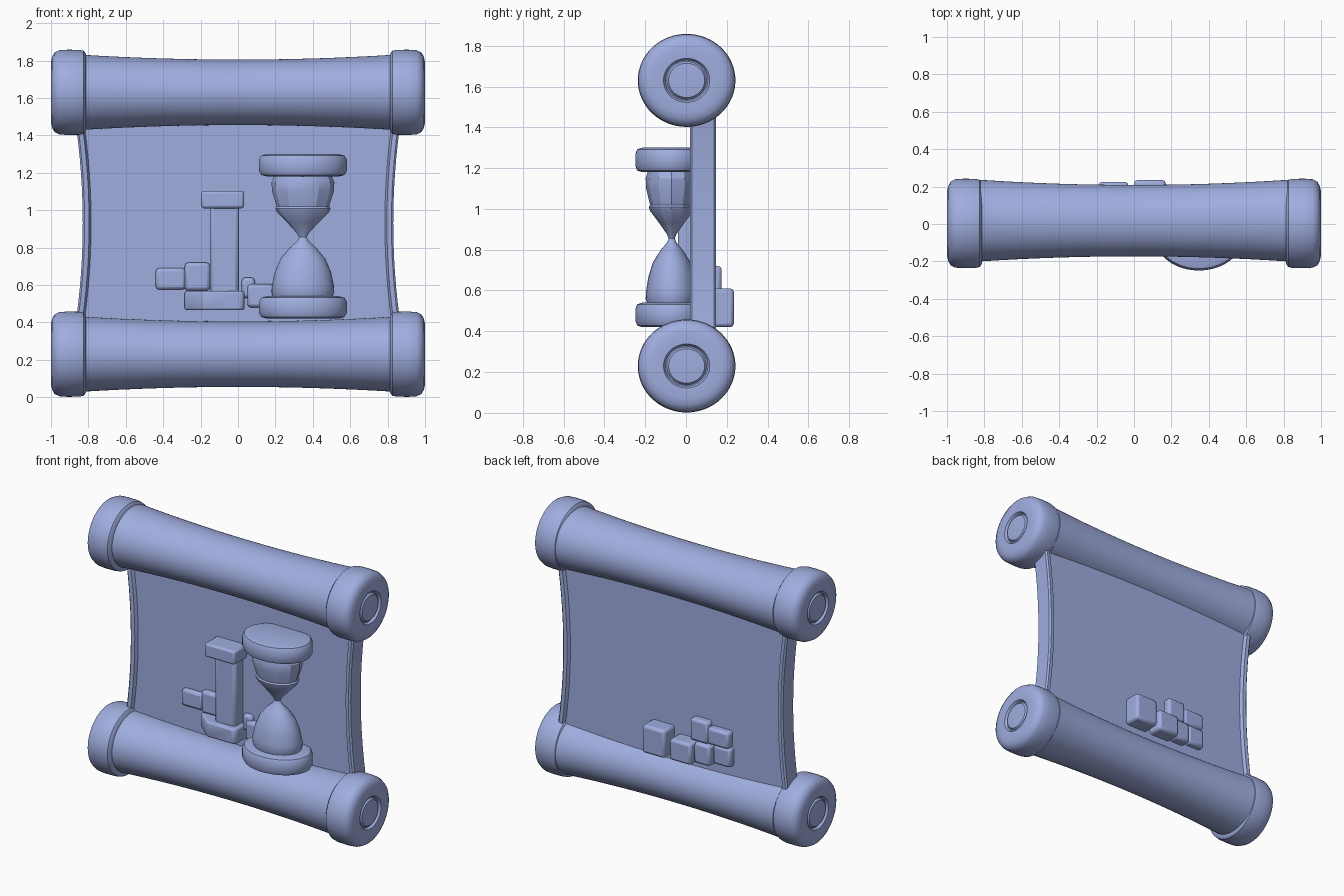
import bpy, bmesh, math
from mathutils import Vector

cube = bpy.data.objects.get("Cube")
if cube:
    bpy.data.objects.remove(cube, do_unlink=True)

mat = bpy.data.materials.new("periwinkle_blue")
mat.use_nodes = True
COLOUR = (0.35, 0.42, 0.74, 1)
mat.diffuse_color = COLOUR
mat.node_tree.nodes["Principled BSDF"].inputs["Base Color"].default_value = COLOUR


def loft(name, rings, angle=40, bevel=0):
    """Skin a list of equal closed rings and cap both ends."""
    bm = bmesh.new()
    rows = [[bm.verts.new(p) for p in ring] for ring in rings]
    n = len(rows[0])
    for a, b in zip(rows, rows[1:]):
        for i in range(n):
            j = (i + 1) % n
            bm.faces.new((a[i], a[j], b[j], b[i]))
    bm.faces.new(rows[0])
    bm.faces.new(rows[-1])
    bmesh.ops.recalc_face_normals(bm, faces=bm.faces)
    mesh = bpy.data.meshes.new(name)
    bm.to_mesh(mesh)
    bm.free()
    mesh.materials.append(mat)
    obj = bpy.data.objects.new(name, mesh)
    bpy.context.collection.objects.link(obj)
    if bevel:
        mod = obj.modifiers.new("rounding", 'BEVEL')
        mod.width, mod.segments = bevel, 2
    bpy.ops.object.select_all(action='DESELECT')
    obj.select_set(True)
    bpy.context.view_layer.objects.active = obj
    bpy.ops.object.shade_smooth_by_angle(angle=math.radians(angle))
    return obj


def lathe(name, profile, centre, axis, depth, sides=64, angle=40):
    """Turn (radius, height) pairs about x or z; depth squashes along y."""
    c = Vector(centre)
    rings = []
    for r, h in profile:
        ring = []
        for i in range(sides):
            t = math.tau * i / sides
            u, v = r * math.cos(t), r * math.sin(t) * depth
            ring.append(c + Vector((h, v, u) if axis == 'x' else (u, v, h)))
        rings.append(ring)
    return loft(name, rings, angle)


def prism(name, outline, z0, z1, bevel):
    return loft(name, [[(x, y, z) for x, y in outline] for z in (z0, z1)], 50, bevel)


def box(name, x0, x1, y0, y1, z0, z1, bevel=0.015):
    return prism(name, [(x0, y0), (x1, y0), (x1, y1), (x0, y1)], z0, z1, bevel)


# Rolled ends: waisted rollers and rounded end caps with a ringed button
cap_profile = [(0.15, 0.81), (0.205, 0.812), (0.222, 0.825), (0.227, 0.85), (0.228, 0.91),
               (0.225, 0.955), (0.213, 0.98), (0.19, 0.994), (0.16, 1.0), (0.108, 0.998),
               (0.099, 0.982), (0.093, 0.982), (0.084, 0.995), (0.04, 0.998)]
for label, z in (("lower", 0.23), ("upper", 1.63)):
    roll = [(0.175 + 0.025 * (i / 8) ** 2, 0.82 * i / 8) for i in range(-8, 9)]
    lathe(label + "_roller", roll, (0, 0.018, z), 'x', 1.09)
    for side, s in (("left", 1), ("right", -1)):
        lathe(f"{label}_{side}_cap", [(r, s * h) for r, h in cap_profile],
              (0, 0.003, z), 'x', 1.05)

# Sheet between the rollers, with curved sides and a raised rim
rim = [(0.045, 0.045), (0.034, 0.024), (0.01, 0.02), (0, 0.03),
       (0, 0.138), (0.01, 0.148), (0.034, 0.146), (0.045, 0.125)]
rings = []
for i in range(17):
    t = i / 8 - 1
    w = 0.83 + 0.065 * t * t
    z = 0.93 + 0.7 * t
    rings.append([(w - d, y, z) for d, y in rim] +
                 [(d - w, y, z) for d, y in reversed(rim)])
loft("sheet", rings, 35)

# Hourglass, squashed front to back and set into the sheet
HOUR = (0.347, -0.07, 0)
plate = [(0.19, 0), (0.222, 0.008), (0.235, 0.03), (0.235, 0.09), (0.222, 0.112), (0.19, 0.12)]
for label, z in (("bottom", 0.42), ("top", 1.18)):
    lathe(f"hourglass_{label}_plate", [(r, z + h) for r, h in plate], HOUR, 'z', 0.76)
lower = [(0.15, 0.52), (0.168, 0.56), (0.165, 0.6), (0.15, 0.67), (0.12, 0.74),
         (0.07, 0.8), (0.03, 0.835), (0.018, 0.86)]
upper = [(0.018, 0.85), (0.03, 0.875), (0.085, 0.935), (0.14, 0.99), (0.148, 1.01),
         (0.14, 1.02), (0.165, 1.1), (0.168, 1.15), (0.15, 1.19)]
lathe("hourglass_lower_bulb", lower, HOUR, 'z', 0.76, 24)
lathe("hourglass_upper_bulb", upper, HOUR, 'z', 0.76, 12, 25)

# Pillar with its cap and stepped base
box("pillar_shaft", -0.15, 0.005, -0.04, 0.09, 0.55, 1.03, 0.02)
box("pillar_cap", -0.197, 0.032, -0.085, 0.09, 1.01, 1.103, 0.014)
prism("pillar_base", [(-0.285, 0.08), (-0.285, 0.01), (-0.18, -0.08), (0.02, -0.08),
                      (0.035, -0.06), (0.035, 0.08)], 0.465, 0.568, 0.012)

# Rubble blocks set through the sheet: x range, y range, z range
blocks = [(-0.44, -0.28, 0.015, 0.175, 0.575, 0.69),
          (-0.285, -0.15, 0.005, 0.175, 0.57, 0.72),
          (-0.45, -0.32, 0.08, 0.17, 0.45, 0.58),
          (-0.31, -0.19, 0.08, 0.19, 0.43, 0.57),
          (-0.19, -0.03, 0.08, 0.225, 0.42, 0.565),
          (0.0, 0.17, 0.08, 0.235, 0.42, 0.61),
          (0.02, 0.09, 0.015, 0.09, 0.53, 0.64),
          (0.05, 0.19, 0.0, 0.09, 0.48, 0.605)]
for i, b in enumerate(blocks):
    box(f"rubble_block_{i + 1}", *b, 0.018)
